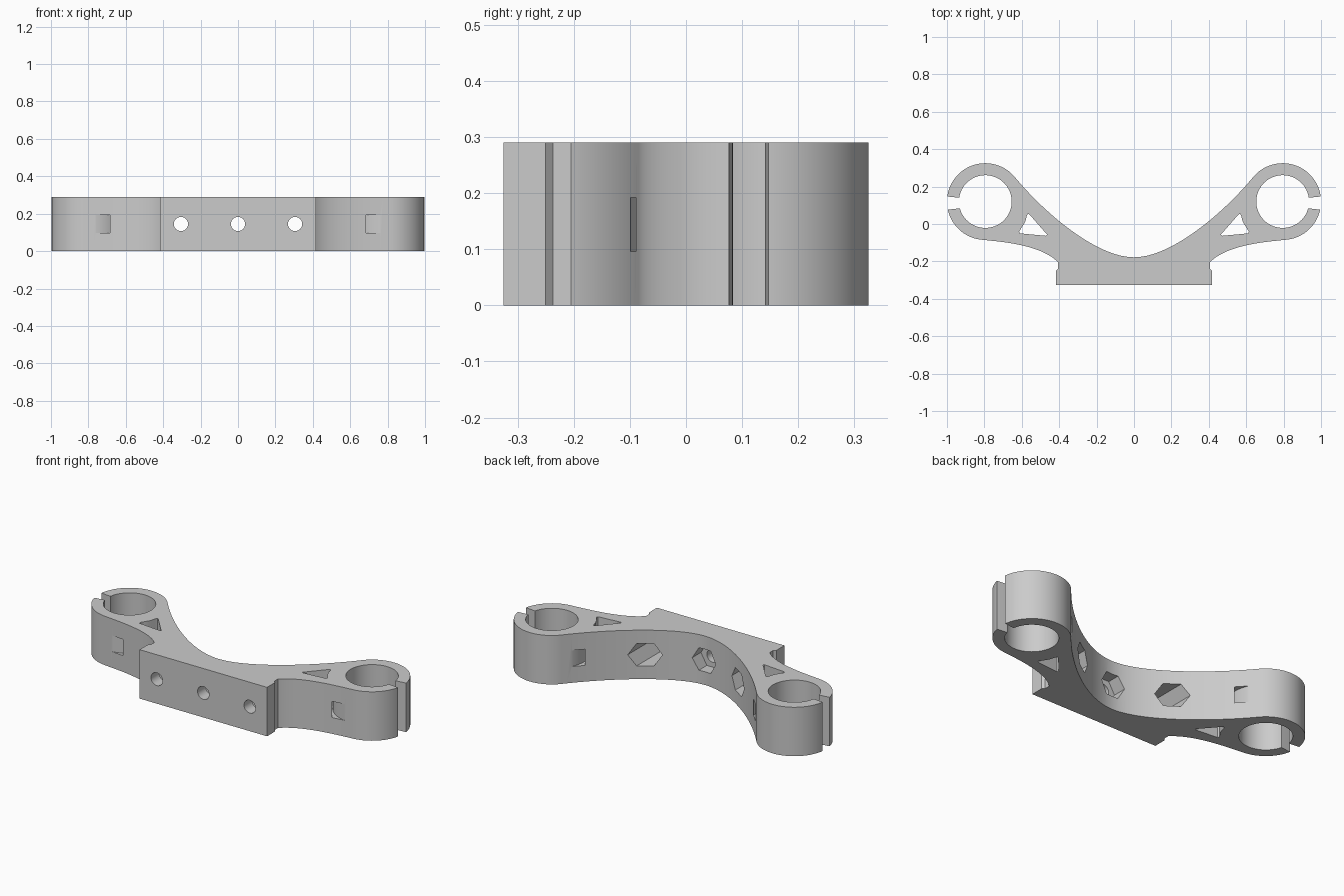
import bpy, bmesh
from math import sin, cos, pi, radians
from mathutils import Vector
from mathutils.geometry import interpolate_bezier

if "Cube" in bpy.data.objects:
    bpy.data.objects.remove(bpy.data.objects["Cube"])

HEIGHT = 0.29
MID = HEIGHT / 2
CX, CY = 0.795, 0.12        # clamp ring centre
RING, BORE = 0.205, 0.141   # clamp ring radii

grey = bpy.data.materials.new("plain grey")
grey.use_nodes = True
colour = (0.6, 0.6, 0.6, 1)
grey.diffuse_color = colour
grey.node_tree.nodes["Principled BSDF"].inputs["Base Color"].default_value = colour


def prism(name, points, low, high, along_y=False):
    """Extrude a flat outline along z, or along y when the outline is in x and z."""
    place = (lambda p, d: (p[0], d, p[1])) if along_y else (lambda p, d: (p[0], p[1], d))
    bm = bmesh.new()
    lower = [bm.verts.new(place(p, low)) for p in points]
    upper = [bm.verts.new(place(p, high)) for p in points]
    bm.faces.new(lower)
    bm.faces.new(upper)
    for i in range(len(points)):
        j = (i + 1) % len(points)
        bm.faces.new((lower[i], lower[j], upper[j], upper[i]))
    bmesh.ops.recalc_face_normals(bm, faces=bm.faces)
    mesh = bpy.data.meshes.new(name)
    bm.to_mesh(mesh)
    bm.free()
    mesh.materials.append(grey)
    obj = bpy.data.objects.new(name, mesh)
    bpy.context.collection.objects.link(obj)
    return obj


def arc(x, y, r, start, end, steps):
    angles = [radians(start + (end - start) * i / steps) for i in range(steps + 1)]
    return [(x + r * cos(a), y + r * sin(a)) for a in angles]


def circle(x, y, r, steps):
    return arc(x, y, r, 0, 360, steps)[:-1]


def bezier(*pts):
    return [tuple(p)[:2] for p in interpolate_bezier(*[Vector((*p, 0)) for p in pts], 28)]


def cut(target, cutter):
    cutter.hide_render = True
    mod = target.modifiers.new("cut", "BOOLEAN")
    mod.operation = "DIFFERENCE"
    mod.solver = "EXACT"
    mod.object = cutter
    bpy.context.view_layer.objects.active = target
    bpy.ops.object.modifier_apply(modifier=mod.name)
    bpy.data.objects.remove(cutter)


# Bracket body: saddle curve, clamp ring, underside sweep, mounting foot
ring = arc(CX, CY, RING, 140, -84, 72)
half = bezier((0, -0.178), (0.2, -0.178), (0.48, 0.06), ring[0])
half += ring[1:]
half += bezier(ring[-1], (0.7, -0.096), (0.5, -0.11), (0.405, -0.205))[1:]
half += [(0.405, -0.237), (0.418, -0.25), (0.418, -0.325)]
outline = half + [(-x, y) for x, y in reversed(half[1:])]
bracket = prism("bracket_body", outline, 0, HEIGHT)

# Cut-outs repeated on both arms
clamp_gap = [(0.9, 0.085), (0.94, 0.083), (1.0, 0.076), (1.1, 0.066),
             (1.1, 0.157), (1.0, 0.147), (0.94, 0.141), (0.9, 0.139)]
web_window = [(0.558, 0.05), (0.567, 0.055), (0.573, 0.045), (0.582, 0.01), (0.614, -0.04),
              (0.611, -0.05), (0.58, -0.053), (0.47, -0.063), (0.463, -0.056), (0.475, -0.045)]
strap_slot = arc(CX, CY, 0.245, 115, 285, 48) + arc(CX, CY, 0.212, 285, 115, 48)

for side in (1, -1):
    def flip(points):
        return [(side * x, y) for x, y in points]
    cut(bracket, prism("bore_cutter", flip(circle(CX, CY, BORE, 72)), -0.1, HEIGHT + 0.1))
    cut(bracket, prism("gap_cutter", flip(clamp_gap), -0.1, HEIGHT + 0.1))
    cut(bracket, prism("window_cutter", flip(web_window), -0.1, HEIGHT + 0.1))
    cut(bracket, prism("strap_cutter", flip(strap_slot), 0.096, 0.192))

# Bolt holes through the foot with hexagonal nut pockets behind
for x in (-0.305, 0, 0.305):
    cut(bracket, prism("pocket_cutter", circle(x, MID, 0.077, 6), -0.25, 0.2, True))
    cut(bracket, prism("bolt_cutter", circle(x, MID, 0.038, 32), -0.5, 0.1, True))

# Smooth curves, sharp edges
bpy.ops.object.select_all(action="DESELECT")
bracket.select_set(True)
bpy.context.view_layer.objects.active = bracket
bpy.ops.object.shade_smooth_by_angle(angle=radians(25))
